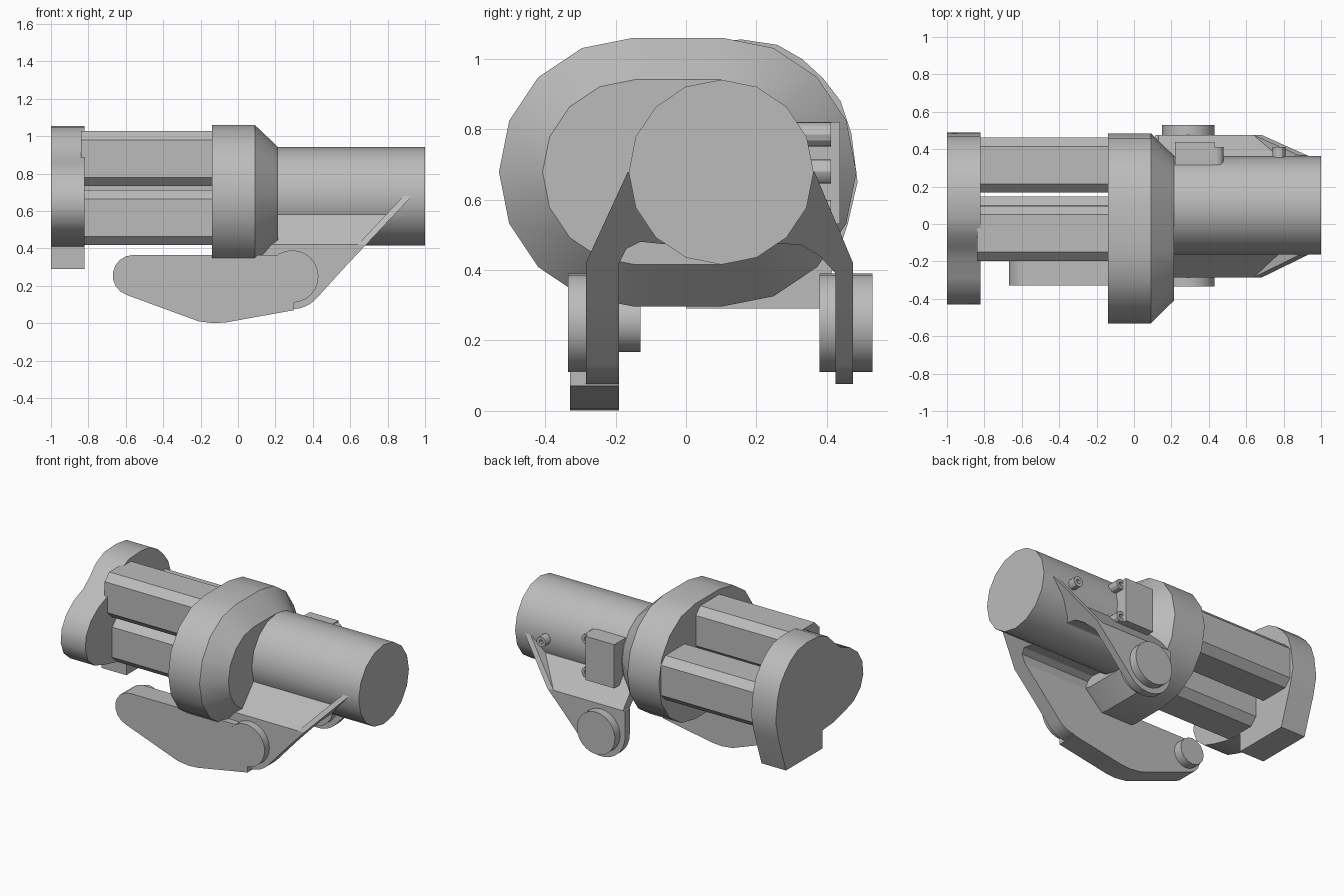
import bpy, bmesh
from math import sin, cos, pi
from mathutils import Vector

if "Cube" in bpy.data.objects:
    bpy.data.objects.remove(bpy.data.objects["Cube"])

grey = bpy.data.materials.new("light_grey")
grey.use_nodes = True
tone = (0.5, 0.5, 0.5, 1)
grey.diffuse_color = tone
grey.node_tree.nodes["Principled BSDF"].inputs["Base Color"].default_value = tone


def finish(name, bm, smooth=True):
    bmesh.ops.recalc_face_normals(bm, faces=bm.faces)
    mesh = bpy.data.meshes.new(name)
    bm.to_mesh(mesh)
    bm.free()
    mesh.materials.append(grey)
    obj = bpy.data.objects.new(name, mesh)
    bpy.context.collection.objects.link(obj)
    if smooth:
        bpy.ops.object.select_all(action='DESELECT')
        obj.select_set(True)
        bpy.context.view_layer.objects.active = obj
        bpy.ops.object.shade_smooth_by_angle(angle=pi / 6)
    return obj


def loft(name, axis, sections, cuts=(), smooth=True):
    """Skin (position, outline) sections along axis, then slice by planes."""
    bm = bmesh.new()
    rings = []
    for pos, outline in sections:
        rings.append([bm.verts.new((pos, u, v) if axis == 'x' else (u, pos, v))
                      for u, v in outline])
    for r, s in zip(rings, rings[1:]):
        for i in range(len(r)):
            j = (i + 1) % len(r)
            bm.faces.new((r[i], r[j], s[j], s[i]))
    bm.faces.new(rings[0])
    bm.faces.new(rings[-1])
    for point, normal in cuts:
        geom = bm.verts[:] + bm.edges[:] + bm.faces[:]
        hit = bmesh.ops.bisect_plane(bm, geom=geom, plane_co=point, plane_no=normal,
                                     clear_outer=True)
        edges = [e for e in hit['geom_cut'] if isinstance(e, bmesh.types.BMEdge)]
        bmesh.ops.edgenet_fill(bm, edges=edges)
    return finish(name, bm, smooth)


def prism(name, axis, a, b, outline, cuts=(), smooth=True):
    return loft(name, axis, [(a, outline), (b, outline)], cuts, smooth)


def arc(u, v, r, start, end, n):
    return [(u + r * cos(start + (end - start) * i / n),
             v + r * sin(start + (end - start) * i / n)) for i in range(n + 1)]


def circle(u, v, r, n=16):
    return arc(u, v, r, 0, 2 * pi, n)[:-1]


def stadium(u1, u2, v, r):
    return arc(u2, v, r, -pi / 2, pi / 2, 8) + arc(u1, v, r, pi / 2, 3 * pi / 2, 8)


# Main tube and the tapered collar
prism("main_tube", 'x', 0.15, 1.0, circle(0.1, 0.678, 0.263))
wide = stadium(-0.15, 0.103, 0.678, 0.382)
loft("collar", 'x', [(-0.14, wide), (0.09, wide),
                     (0.215, stadium(-0.145, 0.1, 0.678, 0.263))])

# Chamfered motor bars
for name, y, z in (("upper_bar", -0.05, 0.88), ("lower_bar", 0, 0.565),
                   ("rear_bar", 0.315, 0.69)):
    h, c = 0.147, 0.1
    prism(name, 'x', -0.84, -0.12,
          [(y + a, z + b) for a, b in ((h, -c), (h, c), (c, h), (-c, h),
                                       (-h, c), (-h, -c), (-c, -h), (c, -h))], smooth=False)

# Lobed end cap with a square foot
cap = [(0, 0.29), (0.38, 0.29), (0.46, 0.53), (0.488, 0.65), (0.47, 0.79), (0.44, 0.88),
       (0.39, 0.945), (0.33, 1.0), (0.26, 1.04), (0.16, 1.055), (0.03, 1.05), (-0.06, 1.01),
       (-0.12, 0.95), (-0.19, 0.89), (-0.29, 0.85), (-0.37, 0.79), (-0.42, 0.71),
       (-0.43, 0.62), (-0.4, 0.54), (-0.33, 0.48), (-0.24, 0.45), (-0.12, 0.42), (0, 0.41)]
prism("end_cap", 'x', -1.0, -0.82, cap)

# Saddle bracket under the tube, trimmed by a diagonal plane
slope = Vector((1.06, 0, -1))
diagonal = (Vector((0.43, 0, 0.15)), slope)
saddle = [(-0.285, 0.25), (-0.285, 0.42), (-0.145, 0.58), (0.1, 0.62), (0.345, 0.58),
          (0.475, 0.42), (0.475, 0.25), (0.425, 0.25), (0.425, 0.39), (0.38, 0.44),
          (0.33, 0.47), (0.27, 0.475), (0.1, 0.46), (-0.08, 0.475), (-0.13, 0.48),
          (-0.17, 0.46), (-0.19, 0.42), (-0.19, 0.25)]
prism("saddle_bracket", 'x', 0.13, 0.95, saddle, [diagonal], False)

# Raised diagonal struts along the bracket edge
for name, mid, side, out in (("front_strut", 0.1, -1, 0.385), ("rear_strut", 0.1, 1, 0.375)):
    rib = [(mid + side * a, z) for a, z in ((out, 0.42), (0.265, 0.68), (0.2, 0.6), (out - 0.06, 0.42))]
    prism(name, 'x', 0.13, 1.0, rib,
          [diagonal, (Vector((0.385, 0, 0.15)), -slope)], False)

# Bracket cheeks with rounded lower ends, and pivot discs
cheek = arc(0.29, 0.25, 0.175, pi, 2 * pi - 0.76, 12) + [(0.68, 0.42), (0.115, 0.42)]
for name, a, b in (("front_cheek", -0.285, -0.19), ("rear_cheek", 0.425, 0.475)):
    prism(name, 'y', a, b, cheek)
for name, a, b in (("front_pivot", -0.335, -0.2), ("rear_pivot", 0.38, 0.53)):
    prism(name, 'y', a, b, circle(0.29, 0.25, 0.14, 24))

# Long lever with its end peg
lever = arc(-0.56, 0.255, 0.11, pi / 2, 3 * pi / 2 - 0.3, 8) + [
    (-0.21, 0.01), (-0.13, 0), (-0.06, 0.005), (0.3, 0.07), (0.3, 0.3), (0.2, 0.365)]
prism("lever", 'y', -0.33, -0.19, lever)
prism("lever_peg", 'y', -0.2, -0.13, circle(-0.56, 0.255, 0.088))

# Side box with its bosses
box = [(0.22, 0.53), (0.43, 0.53), (0.43, 0.82), (0.22, 0.82)]
prism("side_box", 'y', 0.28, 0.438, box, smooth=False)
for name, x, z in (("upper_boss", 0.445, 0.785), ("lower_boss", 0.445, 0.565),
                   ("tube_screw", 0.775, 0.68)):
    rim, hole = circle(x, z, 0.034, 12), circle(x, z, 0.014, 12)
    loft(name, 'y', [(0.28, rim), (0.412, rim), (0.412, hole), (0.39, hole)])
